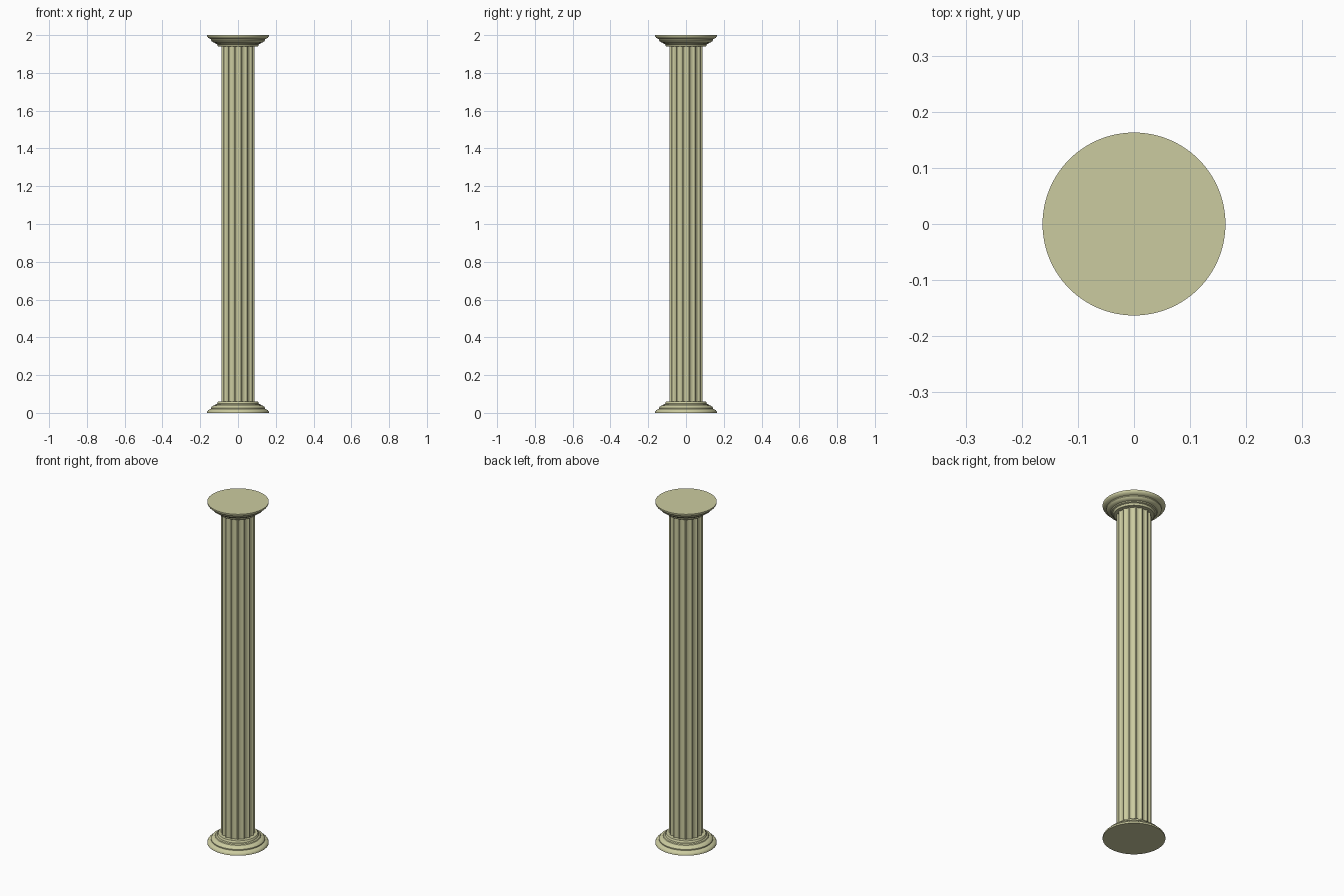
import bpy, bmesh, math

if "Cube" in bpy.data.objects:
    bpy.data.objects.remove(bpy.data.objects["Cube"])

stone = bpy.data.materials.new("pale_khaki_stone")
stone.diffuse_color = (0.60, 0.60, 0.35, 1)
stone.use_nodes = True
stone.node_tree.nodes["Principled BSDF"].inputs["Base Color"].default_value = stone.diffuse_color

HEIGHT = 2.0
MOULD = 0.06          # height of base and capital
FLUTES = 16
R = 0.09              # shaft radius at the ridges
DEPTH = 0.009         # flute depth


def finish(bm, name, angle):
    bmesh.ops.recalc_face_normals(bm, faces=bm.faces)
    me = bpy.data.meshes.new(name)
    bm.to_mesh(me)
    bm.free()
    me.materials.append(stone)
    ob = bpy.data.objects.new(name, me)
    bpy.context.collection.objects.link(ob)
    bpy.ops.object.select_all(action='DESELECT')
    ob.select_set(True)
    bpy.context.view_layer.objects.active = ob
    bpy.ops.object.shade_smooth_by_angle(angle=math.radians(angle))
    return ob


def skin(rings, name, angle):
    """Join closed rings of points and cap both ends."""
    bm = bmesh.new()
    loops = [[bm.verts.new(p) for p in ring] for ring in rings]
    n = len(loops[0])
    for a, b in zip(loops, loops[1:]):
        for i in range(n):
            j = (i + 1) % n
            bm.faces.new((a[i], a[j], b[j], b[i]))
    bm.faces.new(loops[0][::-1])
    bm.faces.new(loops[-1])
    return finish(bm, name, angle)


# stepped moulding profile: radius, height from the outer end
profile = [(0.163, 0), (0.163, 0.006), (0.159, 0.013), (0.150, 0.019),
           (0.143, 0.021), (0.143, 0.027), (0.138, 0.034), (0.129, 0.039),
           (0.121, 0.041), (0.118, 0.046), (0.110, 0.049),
           (0.109, 0.054), (0.105, MOULD)]


def moulding(name, flip):
    n = 96
    rings = []
    for r, z in profile:
        h = HEIGHT - z if flip else z
        rings.append([(r * math.cos(2 * math.pi * i / n),
                       r * math.sin(2 * math.pi * i / n), h) for i in range(n)])
    skin(rings, name, 30)


moulding("base", False)
moulding("capital", True)

# fluted shaft: narrow flat ridges between scooped flutes
section = []
step = 2 * math.pi / FLUTES
fillet = 0.12         # share of each bay taken by the ridge
for k in range(FLUTES):
    for s in range(9):
        t = s / 8
        a = step * (k - 0.5 + fillet / 2 + (1 - fillet) * t)
        r = R - DEPTH * math.sqrt(max(0, 1 - (2 * t - 1) ** 2))
        section.append((r * math.cos(a), r * math.sin(a)))
skin([[(x, y, z) for x, y in section]
      for z in (MOULD - 0.005, HEIGHT - MOULD + 0.005)], "fluted_shaft", 35)
